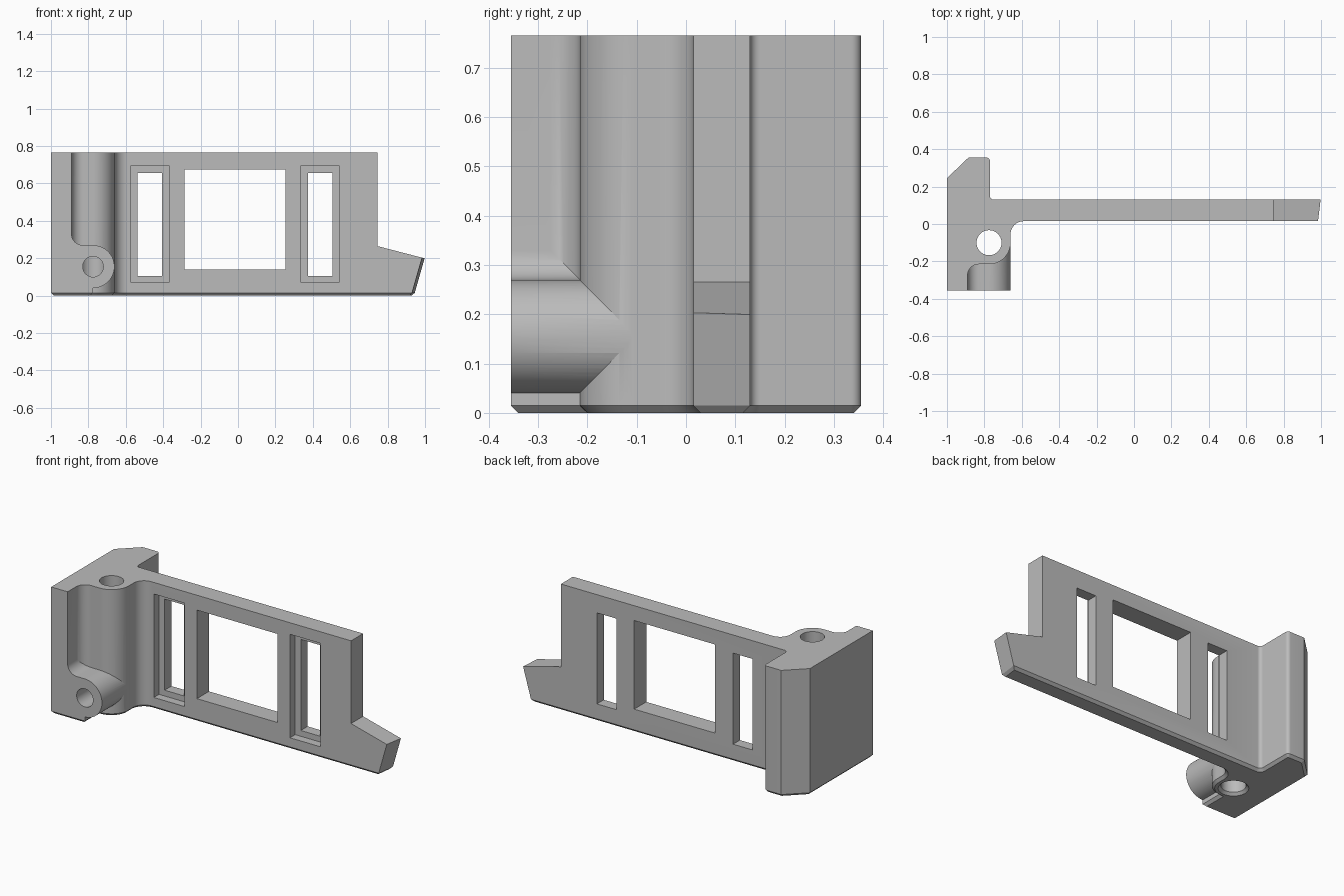
import bpy, bmesh
from math import cos, sin, radians

if "Cube" in bpy.data.objects:
    bpy.data.objects.remove(bpy.data.objects["Cube"], do_unlink=True)

grey = bpy.data.materials.new("plain grey")
grey.use_nodes = True
grey.diffuse_color = (0.5, 0.5, 0.5, 1)
grey.node_tree.nodes["Principled BSDF"].inputs["Base Color"].default_value = (0.5, 0.5, 0.5, 1)

TOP, CHAMFER = 0.765, 0.015
HOLE_X, HOLE_Y, HOLE_Z = -0.775, -0.1, 0.155
LUG_R = 0.115


def arc(cx, cy, r, start, end, steps=16):
    angles = [radians(start + (end - start) * i / steps) for i in range(steps + 1)]
    return [(cx + r * cos(a), cy + r * sin(a)) for a in angles]


def prism(name, outline, axis, low, high, chamfer=False, lean=0):
    """Extrude an outline along z or y; optionally chamfer the base and lean the far end."""
    bm = bmesh.new()
    place = (lambda a, b, t: (a, b, t)) if axis == "z" else (lambda a, b, t: (a, t, b))
    base = bm.faces.new([bm.verts.new(place(a, b, low)) for a, b in outline])
    bmesh.ops.extrude_face_region(bm, geom=[base], use_keep_orig=True)
    bm.verts.ensure_lookup_table()
    for v in bm.verts[len(outline):]:
        v.co[2 if axis == "z" else 1] = high
    bmesh.ops.recalc_face_normals(bm, faces=bm.faces[:])
    if chamfer:
        bottom = next(f for f in bm.faces if all(abs(v.co.z - low) < 1e-5 for v in f.verts))
        bmesh.ops.inset_region(bm, faces=[bottom], thickness=CHAMFER, use_even_offset=True)
        for v in bottom.verts:
            v.co.z = low - CHAMFER
    for v in bm.verts:
        if v.co.x > 0.85 and v.co.z > low + 0.1:
            v.co.x += lean * (v.co.z - low)
    mesh = bpy.data.meshes.new(name)
    bm.to_mesh(mesh)
    bm.free()
    mesh.materials.append(grey)
    obj = bpy.data.objects.new(name, mesh)
    bpy.context.collection.objects.link(obj)
    return obj


def box(name, x0, x1, z0, z1, y0, y1):
    return prism(name, [(x0, z0), (x1, z0), (x1, z1), (x0, z1)], "y", y0, y1)


def combine(target, other, operation):
    mod = target.modifiers.new(other.name, "BOOLEAN")
    mod.operation, mod.solver, mod.object = operation, "EXACT", other
    bpy.ops.object.select_all(action="DESELECT")
    bpy.context.view_layer.objects.active = target
    target.select_set(True)
    bpy.ops.object.modifier_apply(modifier=mod.name)
    bpy.data.objects.remove(other, do_unlink=True)


# Main bracket: thick mounting wall, vertical lug and long thin plate
plan = [(-1, -0.355), (-0.89, -0.355)]
plan += arc(-0.83, -0.275, 0.06, 180, 90, 10)
plan += arc(HOLE_X, HOLE_Y, LUG_R, -90, 0, 20)
plan += arc(-0.59, -0.055, 0.07, 180, 90, 12)
plan += [(0.93, 0.015), (0.945, 0.13)]
plan += arc(-0.75, 0.15, 0.02, 270, 180, 6)
plan += arc(-0.79, 0.335, 0.02, 0, 90, 6)
plan += [(-0.885, 0.355), (-1, 0.245)]
bracket = prism("window_bracket", plan, "z", CHAMFER, TOP, chamfer=True, lean=0.286)

# Horizontal lug blended into the wall, with a foot below it
lug = [(-0.95, 0.06), (HOLE_X, 0.06)]
lug += arc(HOLE_X, HOLE_Z, LUG_R - 0.0005, -90, 90, 32)
lug += arc(-0.83, 0.33, 0.06, 270, 180, 10) + [(-0.95, 0.33)]
combine(bracket, prism("side_lug", lug, "y", -0.355, HOLE_Y), "UNION")
foot = [(-0.95, -0.355), (HOLE_X, -0.355), (HOLE_X, -0.15), (-0.95, -0.15)]
combine(bracket, prism("lug_foot", foot, "z", CHAMFER, HOLE_Z, chamfer=True), "UNION")

# Step down to the sloping tip
step = [(0.745, 0.265), (1.3, 0.121), (1.3, 1), (0.745, 1)]
combine(bracket, prism("tip_cutter", step, "y", -0.3, 0.4), "DIFFERENCE")

# Large window and two stepped slots
combine(bracket, box("window_cutter", -0.285, 0.255, 0.14, 0.675, -0.05, 0.3), "DIFFERENCE")
for centre in (-0.471, 0.439):
    combine(bracket, box("slot_cutter", centre - 0.065, centre + 0.065, 0.105, 0.655, -0.05, 0.3), "DIFFERENCE")
    combine(bracket, box("recess_cutter", centre - 0.102, centre + 0.102, 0.07, 0.695, -0.05, 0.065), "DIFFERENCE")

# Crossing screw holes, with a countersink under the vertical one
bore = arc(HOLE_X, HOLE_Y, 0.067, 0, 360, 40)[:-1]
combine(bracket, prism("bore_cutter", bore, "z", -0.1, 1), "DIFFERENCE")
rim = arc(HOLE_X, HOLE_Y, 0.097, 0, 360, 40)[:-1]
sink = prism("countersink_cutter", rim, "z", -0.015, CHAMFER)
for v in sink.data.vertices:
    if v.co.z > 0:
        v.co.x = HOLE_X + (v.co.x - HOLE_X) * 0.067 / 0.097
        v.co.y = HOLE_Y + (v.co.y - HOLE_Y) * 0.067 / 0.097
combine(bracket, sink, "DIFFERENCE")
cross = arc(HOLE_X, HOLE_Z, 0.055, 0, 360, 32)[:-1]
combine(bracket, prism("cross_cutter", cross, "y", -0.5, HOLE_Y), "DIFFERENCE")

bpy.context.view_layer.objects.active = bracket
bracket.select_set(True)
bpy.ops.object.shade_smooth_by_angle(angle=radians(25))
